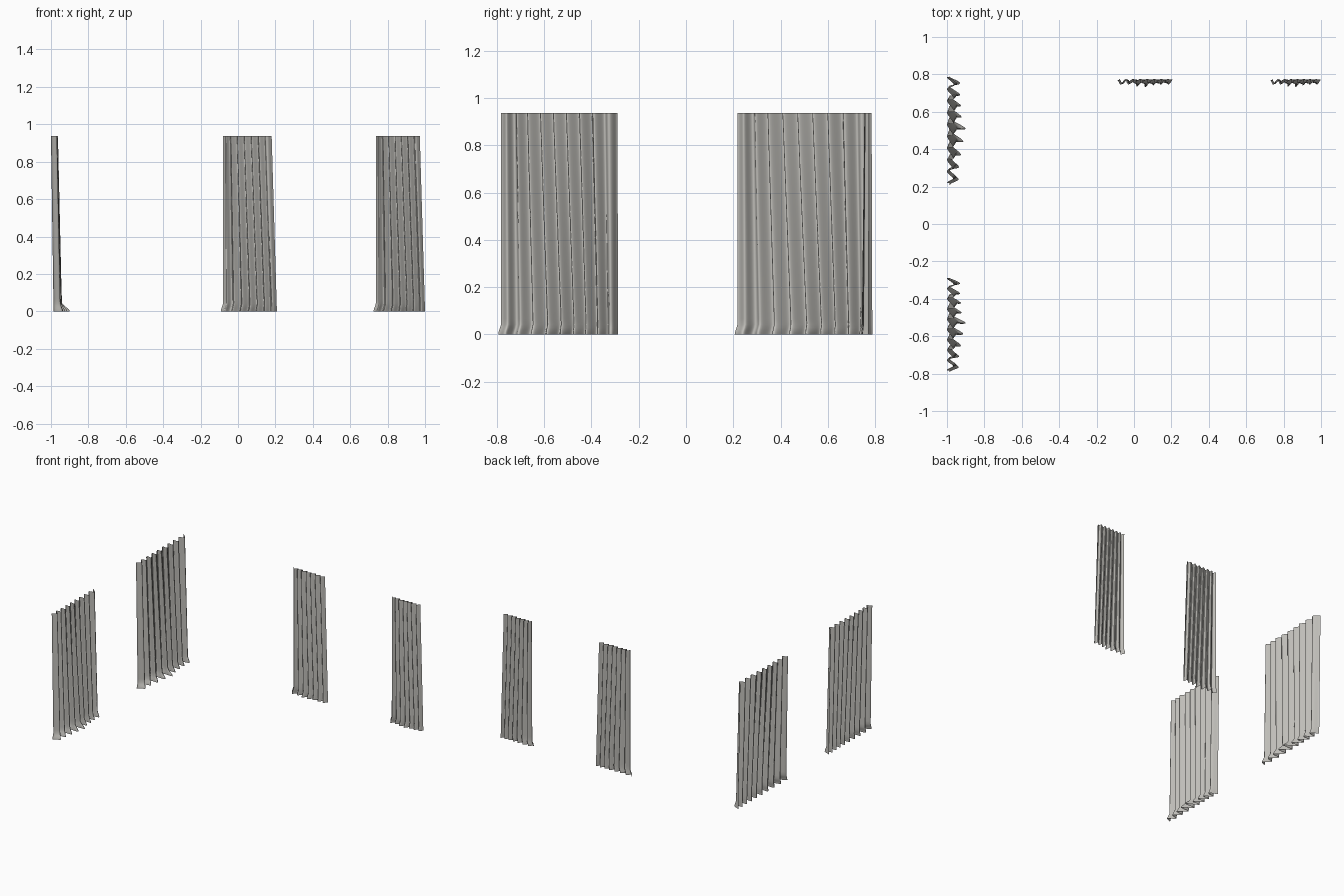
import bpy, math, random
from mathutils import Vector

if "Cube" in bpy.data.objects:
    bpy.data.objects.remove(bpy.data.objects["Cube"])

H = 0.937
fabric = bpy.data.materials.new("warm grey fabric")
fabric.diffuse_color = (0.52, 0.51, 0.48, 1)
fabric.use_nodes = True
fabric.node_tree.nodes["Principled BSDF"].inputs["Base Color"].default_value = fabric.diffuse_color


def smooth(t):
    t = max(0.0, min(1.0, t))
    return t * t * (3 - 2 * t)


def curtain(name, origin, along, out, width, folds, depth, back, flare, spread, seed):
    """Pleated sheet hanging from a straight top edge, kicked out at the hem."""
    rnd = random.Random(seed)
    steps = 14
    cols = folds * steps
    pitch = width / folds
    # per-pleat depth and hem kick, strongest near the middle
    deep = [rnd.uniform(0.8, 1.0) for _ in range(folds)]
    kick = [(0.35 + 0.65 * math.exp(-((k + .5) / folds - .46) ** 2 / .03)) * rnd.uniform(.8, 1)
            for k in range(folds)]
    kick[int(folds * .46)] = 1.0
    levels = [1, .9, .78, .66, .54, .42, .3, .2, .12, .07, .045, .03, .018, .008, 0]
    origin, along, out = Vector(origin), Vector(along), Vector(out)
    verts, faces = [], []
    for lv in levels:
        t = 1 - lv
        hem = smooth((0.05 - lv) / 0.05)
        for i in range(cols + 1):
            u = i / cols
            k = min(i // steps, folds - 1)
            th = 2 * math.pi * (i - k * steps) / steps
            d = 0.5 - 0.5 * math.cos(th)
            # pleats lean sideways, so that they overlap in deep creases
            s = width * u - 0.42 * pitch * d * (1 - u ** 8) * min(1, 4 * u)
            s += t * (0.034 * math.sin(math.pi * u) * width / 0.5 + spread * u)
            s -= hem * 0.012 * (1 - u)
            o = depth * d * deep[k] * (1 + 0.5 * t * kick[k]) + back * t
            o += hem * flare * kick[k] * d
            p = origin + along * s + out * o
            verts.append((p.x, p.y, H * lv))
    n = cols + 1
    for r in range(len(levels) - 1):
        for i in range(cols):
            a = r * n + i
            faces.append((a, a + n, a + n + 1, a + 1))
    me = bpy.data.meshes.new(name)
    me.from_pydata(verts, [], faces)
    me.materials.append(fabric)
    me.polygons.foreach_set("use_smooth", [True] * len(faces))
    ob = bpy.data.objects.new(name, me)
    bpy.context.collection.objects.link(ob)


# side wall pair
for nm, y0, w in (("side_curtain_front", -0.782, 0.492), ("side_curtain_back", 0.218, 0.567)):
    curtain(nm, (-1.0, y0, 0), (0, 1, 0), (1, 0, 0), w, 9, 0.038, 0.014, 0.040, 0.003, 4)

# back wall pair
for nm, x0, w in (("back_curtain_middle", -0.08, 0.26), ("back_curtain_right", 0.737, 0.235)):
    curtain(nm, (x0, 0.775, 0), (1, 0, 0), (0, -1, 0), w, 7, 0.022, 0.004, 0.012, 0.028, 7)
